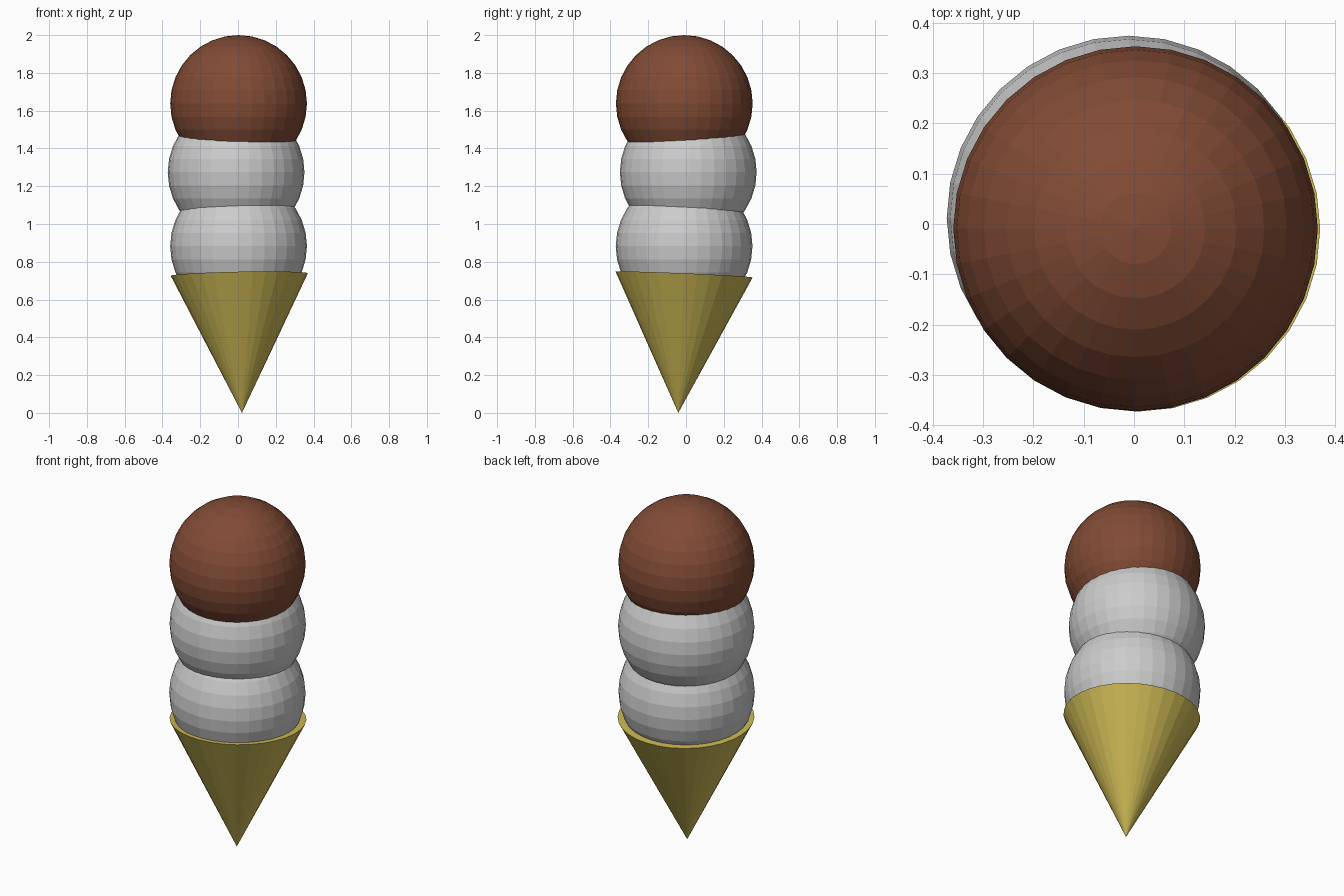
import bpy
from mathutils import Vector

if "Cube" in bpy.data.objects:
    bpy.data.objects.remove(bpy.data.objects["Cube"])


def paint(obj, name, color):
    mat = bpy.data.materials.new(name)
    mat.diffuse_color = color
    mat.use_nodes = True
    mat.node_tree.nodes["Principled BSDF"].inputs["Base Color"].default_value = mat.diffuse_color
    obj.data.materials.append(mat)


def scoop(name, center):
    bpy.ops.mesh.primitive_uv_sphere_add(
        segments=32, ring_count=16, radius=0.362, location=center)
    obj = bpy.context.object
    obj.name = name
    return obj


# Three stacked scoops, each slightly off-centre
scoop("bottom_scoop", (0.003, -0.01, 0.883))
scoop("middle_scoop", (-0.01, 0.012, 1.274))
top = scoop("top_scoop", (0.003, -0.009, 1.638))
paint(top, "chocolate", (0.22, 0.07, 0.035, 1))

# Wafer cone, tip down and leaning a little
tip = Vector((0.021, -0.041, 0.0))
rim = Vector((0.007, -0.01, 0.732))
axis = rim - tip
bpy.ops.mesh.primitive_cone_add(
    vertices=32, radius1=0, radius2=0.363, depth=axis.length,
    location=(tip + rim) / 2,
    rotation=Vector((0, 0, 1)).rotation_difference(axis).to_euler())
cone = bpy.context.object
cone.name = "wafer_cone"
paint(cone, "wafer", (0.6, 0.48, 0.09, 1))
